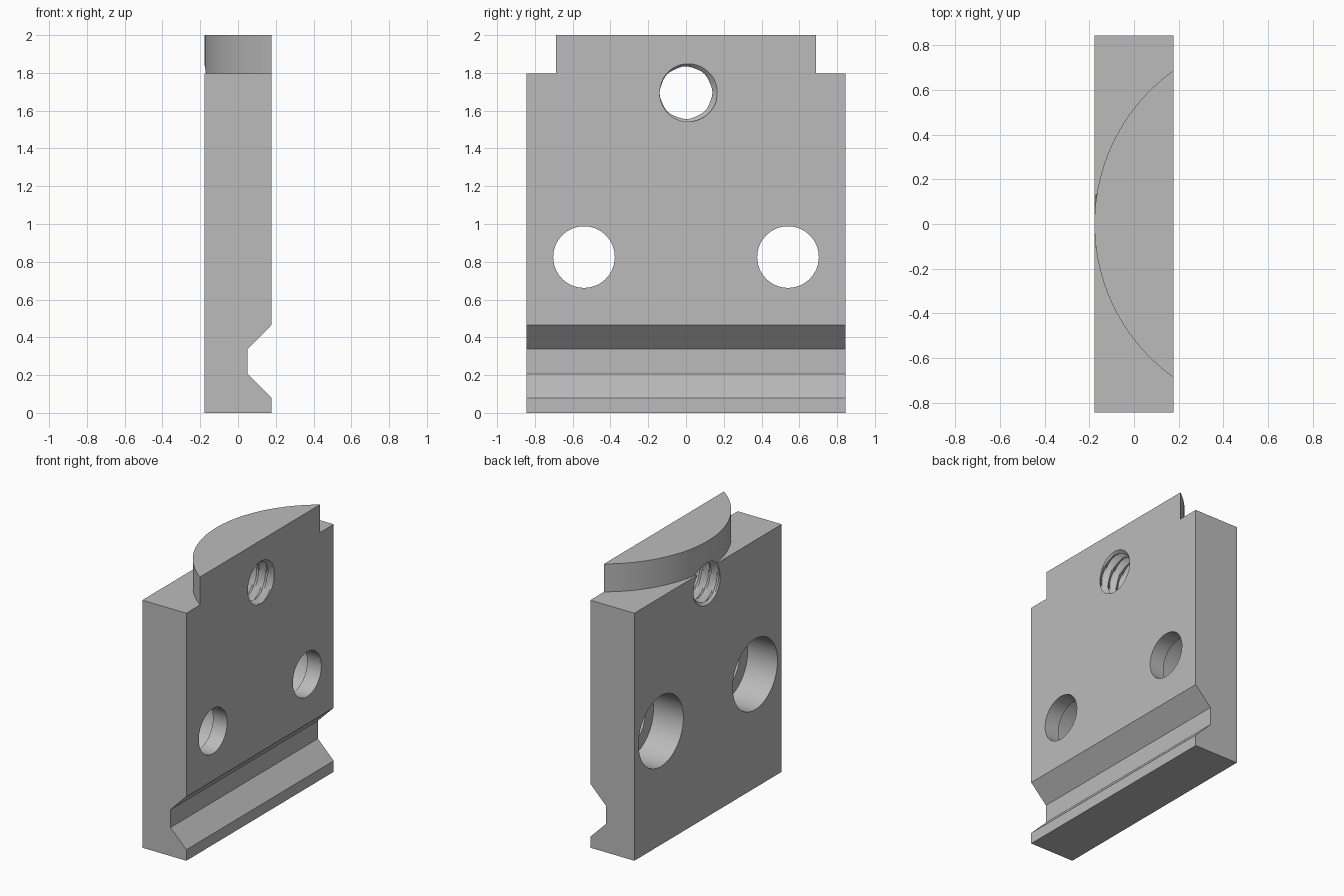
import bpy, bmesh
from math import cos, sin, pi, asin, radians
from mathutils import Matrix

cube = bpy.data.objects.get("Cube")
if cube:
    bpy.data.objects.remove(cube, do_unlink=True)

HALF_T, HALF_W = 0.177, 0.845      # half thickness and half width of the plate
LEDGE, TOP = 1.797, 2.0            # height of the plate and of the curved crown

steel = bpy.data.materials.new("plain grey")
steel.use_nodes = True
GREY = (0.5, 0.5, 0.5, 1)
steel.diffuse_color = GREY
steel.node_tree.nodes["Principled BSDF"].inputs["Base Color"].default_value = GREY


def make_object(name, bm):
    bmesh.ops.recalc_face_normals(bm, faces=bm.faces)
    mesh = bpy.data.meshes.new(name)
    bm.to_mesh(mesh)
    bm.free()
    mesh.materials.append(steel)
    obj = bpy.data.objects.new(name, mesh)
    bpy.context.collection.objects.link(obj)
    return obj


def prism(name, outline, offset):
    bm = bmesh.new()
    face = bm.faces.new([bm.verts.new(p) for p in outline])
    ext = bmesh.ops.extrude_face_region(bm, geom=[face])
    moved = [v for v in ext["geom"] if isinstance(v, bmesh.types.BMVert)]
    bmesh.ops.translate(bm, verts=moved, vec=offset)
    return make_object(name, bm)


def bore(name, radius, x0, x1, y, z):
    bm = bmesh.new()
    place = Matrix.Translation(((x0 + x1) / 2, y, z)) @ Matrix.Rotation(pi / 2, 4, "Y")
    bmesh.ops.create_cone(bm, cap_ends=True, segments=64, radius1=radius,
                          radius2=radius, depth=x1 - x0, matrix=place)
    return make_object(name, bm)


def threaded_bore(name, z, minor, major, pitch, segs=48, steps=8):
    """Tube along x whose radius follows a helical V thread."""
    bm = bmesh.new()
    rings = []
    x = -HALF_T - pitch
    while x < HALF_T + pitch:
        ring = []
        for i in range(segs):
            a = 2 * pi * i / segs
            phase = ((x - HALF_T) / pitch - i / segs) % 1
            r = minor + (major - minor) * abs(1 - 2 * phase)
            ring.append(bm.verts.new((x, r * cos(a), z + r * sin(a))))
        rings.append(ring)
        x += pitch / steps
    for a, b in zip(rings, rings[1:]):
        for i in range(segs):
            j = (i + 1) % segs
            bm.faces.new((a[i], a[j], b[j], b[i]))
    bm.faces.new(rings[0])
    bm.faces.new(rings[-1])
    bmesh.ops.triangulate(bm, faces=bm.faces)
    return make_object(name, bm)


def combine(target, tool, operation):
    mod = target.modifiers.new(tool.name, "BOOLEAN")
    mod.operation, mod.object, mod.solver = operation, tool, "EXACT"
    bpy.context.view_layer.objects.active = target
    bpy.ops.object.modifier_apply(modifier=mod.name)
    bpy.data.objects.remove(tool, do_unlink=True)


# Plate with a dovetail-like groove along the lower edge
profile = [(-HALF_T, 0), (HALF_T, 0), (HALF_T, 0.08), (0.05, 0.207),
           (0.05, 0.337), (HALF_T, 0.465), (HALF_T, LEDGE), (-HALF_T, LEDGE)]
plate = prism("mounting_plate", [(x, -HALF_W, z) for x, z in profile],
              (0, 2 * HALF_W, 0))

# Crown: circular segment standing on the plate
R = HALF_W
cx = R - HALF_T
half_chord = (R * R - (cx - HALF_T) ** 2) ** 0.5
span = asin(half_chord / R)
N = 48
arc = [span * (2 * i / N - 1) for i in range(N + 1)]
crown = prism("crown", [(cx - R * cos(a), R * sin(a), LEDGE) for a in arc],
              (0, 0, TOP - LEDGE))
combine(plate, crown, "UNION")

# Two counterbored bolt holes
for side in (-1, 1):
    y = side * 0.54
    combine(plate, bore("bolt_hole", 0.163, -0.3, 0.3, y, 0.825), "DIFFERENCE")
    combine(plate, bore("counterbore", 0.257, -0.3, 0.063, y, 0.825), "DIFFERENCE")

# Tapped hole near the top
combine(plate, threaded_bore("tapped_hole", 1.695, 0.136, 0.17, 0.07), "DIFFERENCE")

# Smooth bores with crisp edges
bpy.ops.object.select_all(action="DESELECT")
plate.select_set(True)
bpy.context.view_layer.objects.active = plate
bpy.ops.object.shade_smooth_by_angle(angle=radians(30))
